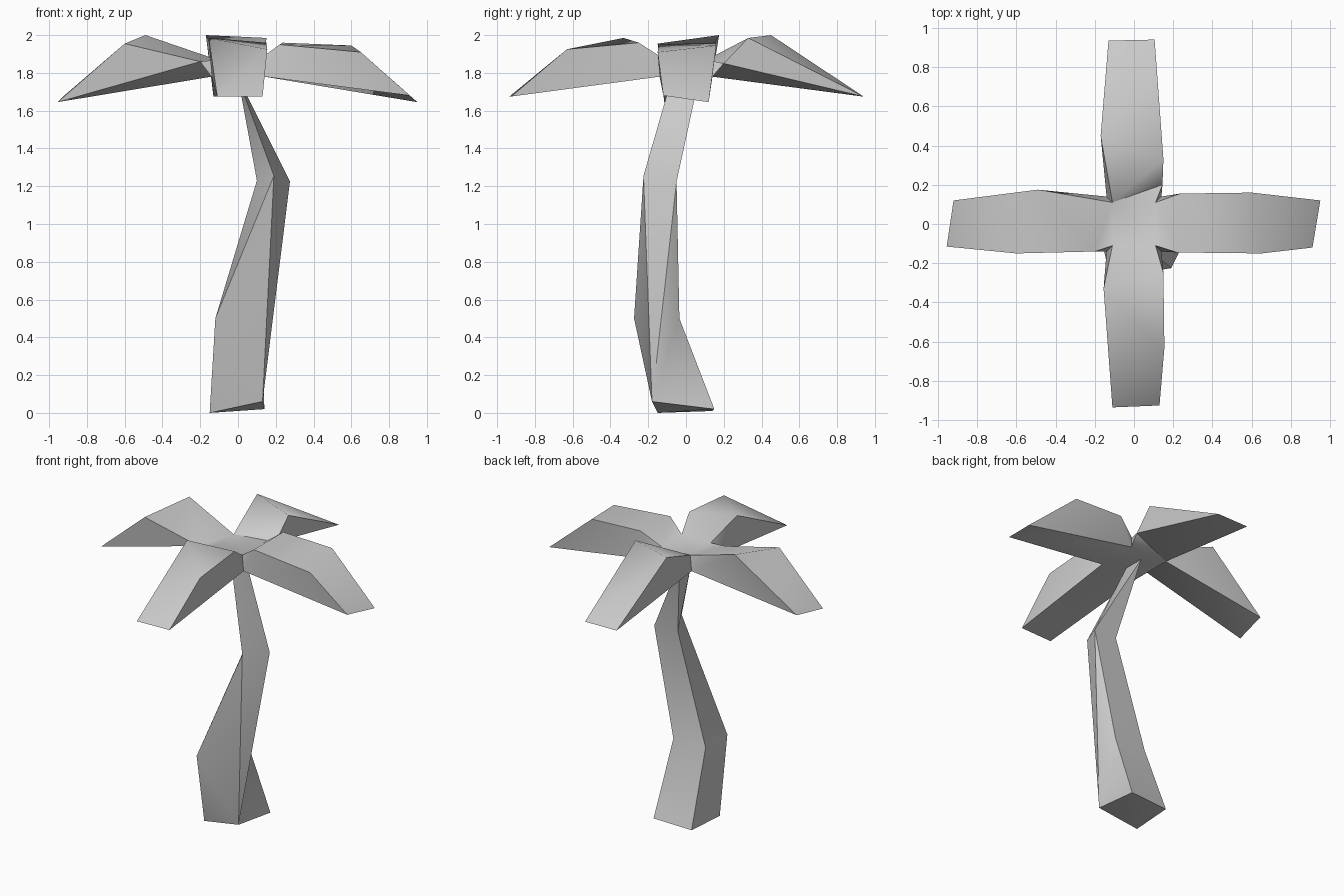
import bpy
import bmesh
from math import radians
from mathutils import Matrix, Vector

default_cube = bpy.data.objects.get("Cube")
if default_cube:
    bpy.data.objects.remove(default_cube, do_unlink=True)


def make_material(name, colour):
    material = bpy.data.materials.new(name)
    material.use_nodes = True
    material.diffuse_color = colour
    material.node_tree.nodes["Principled BSDF"].inputs["Base Color"].default_value = colour
    return material


def make_object(name, polygons, material, crease_angle):
    """Weld a list of polygons (each a list of points) into one closed mesh."""
    bm = bmesh.new()
    for polygon in polygons:
        bm.faces.new([bm.verts.new(point) for point in polygon])
    bmesh.ops.remove_doubles(bm, verts=bm.verts, dist=0.001)
    bmesh.ops.triangulate(bm, faces=[f for f in bm.faces if len(f.verts) > 3])
    bmesh.ops.recalc_face_normals(bm, faces=bm.faces)
    mesh = bpy.data.meshes.new(name)
    bm.to_mesh(mesh)
    bm.free()
    mesh.materials.append(material)
    obj = bpy.data.objects.new(name, mesh)
    bpy.context.collection.objects.link(obj)
    bpy.ops.object.select_all(action="DESELECT")
    obj.select_set(True)
    bpy.context.view_layer.objects.active = obj
    bpy.ops.object.shade_smooth_by_angle(angle=radians(crease_angle))
    return obj


grey = make_material("plain grey", (0.6, 0.6, 0.6, 1))

# Trunk: crooked stack of base, knee, elbow and a wedge-shaped top
base_left_front = (0.13, -0.18, 0.06)
base_right_front = (-0.15, -0.15, 0)
base_left_back = (0.14, 0.15, 0.02)
base_right_back = (-0.14, 0.14, 0.01)
knee_front = (-0.12, -0.275, 0.5)
knee_left = (0.12, -0.035, 0.5)
knee_right = (-0.12, -0.04, 0.5)
elbow_front = (0.19, -0.225, 1.255)
elbow_left = (0.275, -0.05, 1.225)
elbow_right = (0.10, -0.055, 1.23)
top_front = (0, -0.075, 1.775)
top_back = (0, 0.07, 1.775)

trunk_faces = [
    (base_left_front, base_left_back, base_right_back, base_right_front),
    (base_right_front, base_left_front, knee_front),
    (base_left_front, base_left_back, knee_left),
    (base_left_back, base_right_back, knee_right, knee_left),
    (base_right_back, base_right_front, knee_front, knee_right),
    (base_left_front, elbow_front, knee_front),
    (base_left_front, knee_left, elbow_left),
    (base_left_front, elbow_left, elbow_front),
    (knee_left, knee_right, elbow_right, elbow_left),
    (knee_front, elbow_front, elbow_right),
    (knee_front, elbow_right, knee_right),
    (elbow_front, elbow_left, top_front),
    (elbow_left, top_back, top_front),
    (elbow_left, elbow_right, top_back),
    (elbow_right, top_front, top_back),
    (elbow_right, elbow_front, top_front),
]
make_object("trunk", trunk_faces, grey, 40)

# Crown: a square hub with four drooping fronds growing from its sides
HUB_TOP, HUB_TOP_Z = 0.11, 1.87
HUB_LOW, HUB_LOW_Z = 0.14, 1.78


def top_strip(left, right):
    """Triangles between two rims, always taking the shorter diagonal."""
    i = j = 0
    faces = []
    while i < len(left) - 1 or j < len(right) - 1:
        go_left = j == len(right) - 1 or (
            i < len(left) - 1
            and (left[i + 1] - right[j]).length < (right[j + 1] - left[i]).length)
        if go_left:
            faces.append([left[i], left[i + 1], right[j]])
            i += 1
        else:
            faces.append([left[i], right[j + 1], right[j]])
            j += 1
    return faces


def frond_side(rim, corner, lifted):
    """Side skin below a rim; a lifted rim joins the underside at its first point."""
    if lifted:
        apex, start = rim[1], 2
        faces = [[rim[0], rim[1], corner]]
    else:
        apex, start = corner, 0
        faces = []
    faces += [[apex, rim[k], rim[k + 1]] for k in range(start, len(rim) - 1)]
    return faces


def frond(turn, left, right, lifted=""):
    """Points run outward from the hub as (distance out, sideways, height)."""
    left = [Vector(p) for p in [(HUB_TOP, HUB_TOP, HUB_TOP_Z)] + left]
    right = [Vector(p) for p in [(HUB_TOP, -HUB_TOP, HUB_TOP_Z)] + right]
    low_left = Vector((HUB_LOW, HUB_LOW, HUB_LOW_Z))
    low_right = Vector((HUB_LOW, -HUB_LOW, HUB_LOW_Z))
    faces = top_strip(left, right)
    faces += frond_side(left, low_left, lifted == "left")
    faces += frond_side(right, low_right, lifted == "right")
    under_left, under_right = low_left, low_right
    if lifted == "left":
        under_left = left[1]
        faces.append([low_left, low_right, under_left])
    elif lifted == "right":
        under_right = right[1]
        faces.append([low_left, low_right, under_right])
    faces.append([under_left, under_right, right[-1]])
    faces.append([under_left, right[-1], left[-1]])
    if lifted == "right":
        # Keep the underside running straight from the unlifted corner
        faces[-2:] = [[under_left, under_right, right[-1]],
                      [under_left, right[-1], left[-1]]]
    elif lifted == "left":
        faces[-2:] = [[under_right, under_left, left[-1]],
                      [under_right, left[-1], right[-1]]]
    spin = Matrix.Rotation(radians(turn), 3, "Z")
    return [[spin @ point for point in face] for face in faces]


def square(half, z):
    return [(half, half, z), (-half, half, z), (-half, -half, z), (half, -half, z)]


crown = [square(HUB_TOP, HUB_TOP_Z), square(HUB_LOW, HUB_LOW_Z)]
# Left frond
crown += frond(0,
               [(0.235, 0.155, 1.96), (0.6, 0.16, 1.945), (0.95, 0.12, 1.645)],
               [(0.22, -0.145, 1.95), (0.65, -0.15, 1.91), (0.91, -0.12, 1.68)])
# Back frond
crown += frond(90,
               [(0.45, 0.17, 2.0), (0.935, 0.13, 1.675)],
               [(0.2, -0.145, 1.85), (0.33, -0.15, 1.985), (0.94, -0.105, 1.675)],
               lifted="right")
# Right frond
crown += frond(180,
               [(0.2, 0.14, 1.86), (0.6, 0.15, 1.955), (0.955, 0.115, 1.645)],
               [(0.49, -0.175, 2.0), (0.92, -0.12, 1.68)],
               lifted="left")
# Front frond
crown += frond(270,
               [(0.25, 0.15, 1.96), (0.63, 0.155, 1.925), (0.925, 0.13, 1.675)],
               [(0.33, -0.155, 1.985), (0.935, -0.11, 1.675)])
make_object("palm_crown", crown, grey, 60)
